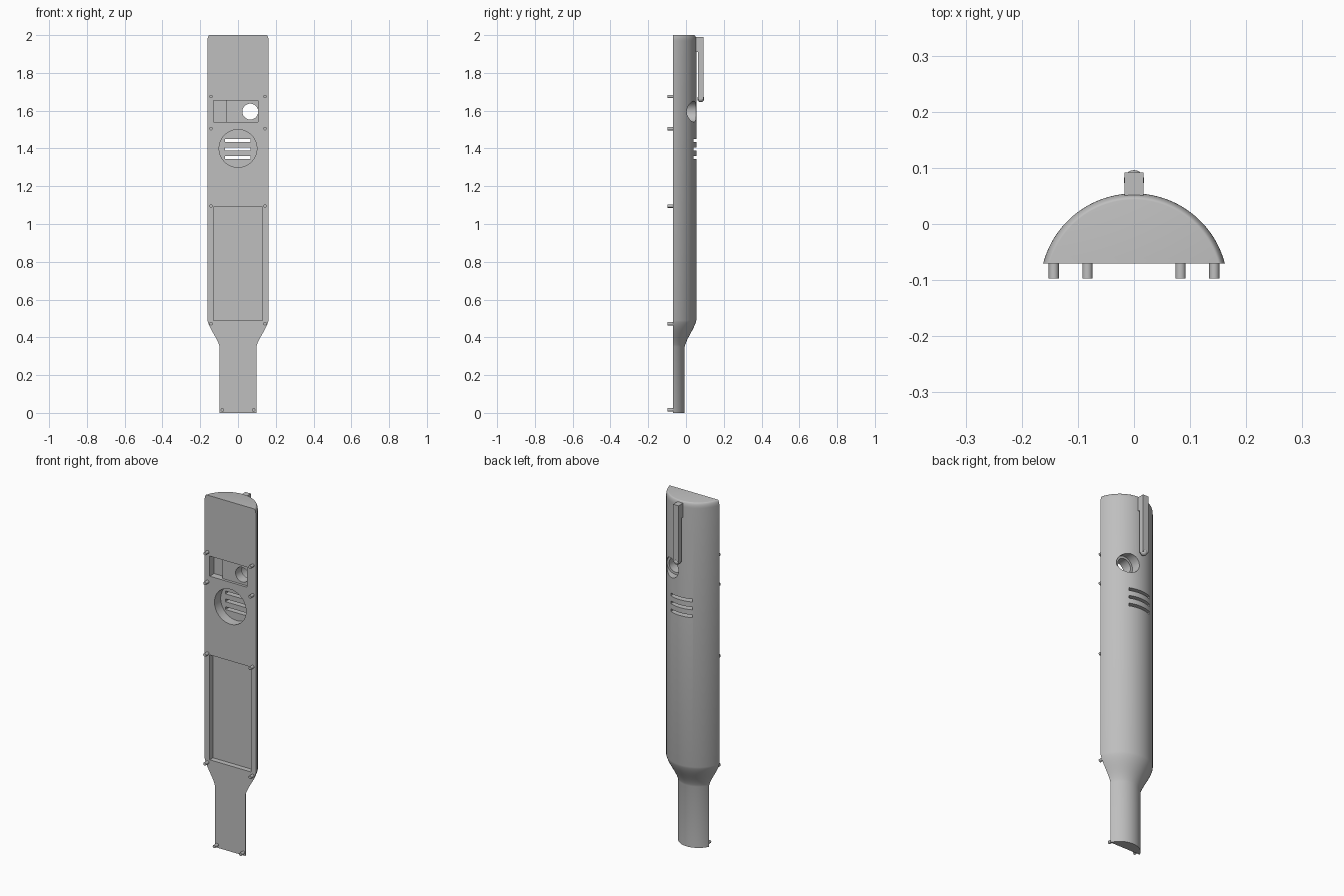
import bpy, bmesh, math
from mathutils import Matrix

if "Cube" in bpy.data.objects:
    bpy.data.objects.remove(bpy.data.objects["Cube"])

FRONT, AXIS = -0.07, -0.113   # flat front plane, centre line of the round back

grey = bpy.data.materials.new("plain grey")
grey.use_nodes = True
grey.diffuse_color = (0.52, 0.52, 0.52, 1)
grey.node_tree.nodes["Principled BSDF"].inputs["Base Color"].default_value = (0.52, 0.52, 0.52, 1)


def finish(name, bm):
    bmesh.ops.recalc_face_normals(bm, faces=bm.faces)
    mesh = bpy.data.meshes.new(name)
    bm.to_mesh(mesh)
    bm.free()
    mesh.materials.append(grey)
    obj = bpy.data.objects.new(name, mesh)
    bpy.context.collection.objects.link(obj)
    return obj


def box(name, x, y, z):
    bm = bmesh.new()
    bmesh.ops.create_cube(bm, size=1)
    for v in bm.verts:
        for i, (lo, hi) in enumerate((x, y, z)):
            v.co[i] = lo + (v.co[i] + 0.5) * (hi - lo)
    return finish(name, bm)


def rod(name, x, z, r, y0, y1, sides=48):
    bm = bmesh.new()
    turn = Matrix.Translation((x, (y0 + y1) / 2, z)) @ Matrix.Rotation(math.pi / 2, 4, "X")
    bmesh.ops.create_cone(bm, cap_ends=True, segments=sides, radius1=r, radius2=r,
                          depth=abs(y1 - y0), matrix=turn)
    return finish(name, bm)


def activate(obj):
    bpy.ops.object.select_all(action="DESELECT")
    obj.select_set(True)
    bpy.context.view_layer.objects.active = obj


def smooth(obj):
    activate(obj)
    bpy.ops.object.shade_smooth_by_angle(angle=math.radians(30))


def cut(obj, tool):
    activate(obj)
    mod = obj.modifiers.new("cut", "BOOLEAN")
    mod.operation, mod.solver, mod.object = "DIFFERENCE", "EXACT", tool
    bpy.ops.object.modifier_apply(modifier=mod.name)
    bpy.data.objects.remove(tool)


# Body: turned half shell, narrow handle neck flaring to a wide barrel
R_NECK, R_BODY = 0.106, 0.1675
profile = [(0, R_NECK), (0.35, R_NECK)]
for i in range(1, 12):
    t = i / 12
    ease = 0.5 * t + 0.5 * t * t * (3 - 2 * t)
    profile.append((0.35 + 0.14 * t, R_NECK + (R_BODY - R_NECK) * ease))
profile.append((0.49, R_BODY))
for i in range(9):
    a = i / 8 * math.pi / 2
    profile.append((1.97 + 0.03 * math.sin(a), R_BODY - 0.011 * (1 - math.cos(a))))

bm = bmesh.new()
rings, ARC = [], 56
for z, r in profile:
    half = math.acos((FRONT - AXIS) / r)
    angles = [half * (2 * i / ARC - 1) for i in range(ARC + 1)]
    rings.append([bm.verts.new((r * math.sin(a), AXIS + r * math.cos(a), z)) for a in angles])
for low, high in zip(rings, rings[1:]):
    for i in range(ARC + 1):
        j = (i + 1) % (ARC + 1)
        bm.faces.new((low[i], low[j], high[j], high[i]))
bm.faces.new(rings[0])
bm.faces.new(rings[-1])
body = finish("body", bm)

# Front recesses: battery bay, switch pocket, sounder well
OUT = FRONT - 0.02
cut(body, box("bay_cutter", (-0.13, 0.13), (OUT, -0.04), (0.49, 1.09)))
cut(body, box("switch_cutter", (-0.13, -0.06), (OUT, -0.03), (1.54, 1.655)))
cut(body, box("board_cutter", (-0.061, 0.105), (OUT, -0.055), (1.54, 1.655)))
cut(body, rod("sounder_cutter", 0, 1.4, 0.1, OUT, -0.014))

# Button hole with a wider seat at the back
cut(body, rod("button_cutter", 0.065, 1.595, 0.042, OUT, 0.1))
cut(body, rod("button_seat_cutter", 0.065, 1.595, 0.055, 0, 0.1))

# Sound slots
for z in (1.352, 1.397, 1.442):
    cut(body, box("slot_cutter", (-0.07, 0.066), (-0.03, 0.1), (z - 0.008, z + 0.008)))
smooth(body)

# Locating pegs on the front
pegs = [(0.143, z) for z in (1.675, 1.505, 1.095, 0.472)] + [(0.083, 0.016)]
for x, z in pegs:
    for side, label in ((1, "left"), (-1, "right")):
        smooth(rod(label + "_peg", side * x, z, 0.009, -0.097, -0.06, 20))

# Pocket clip: arm, top bridge and round gripping end
box("clip_arm", (-0.017, 0.017), (0.064, 0.092), (1.66, 1.99))
box("clip_bridge", (-0.017, 0.017), (0.045, 0.07), (1.91, 1.99))
bm = bmesh.new()
bmesh.ops.create_uvsphere(bm, u_segments=24, v_segments=14, radius=0.018,
                          matrix=Matrix.Translation((0, 0.078, 1.663)))
smooth(finish("clip_tip", bm))
